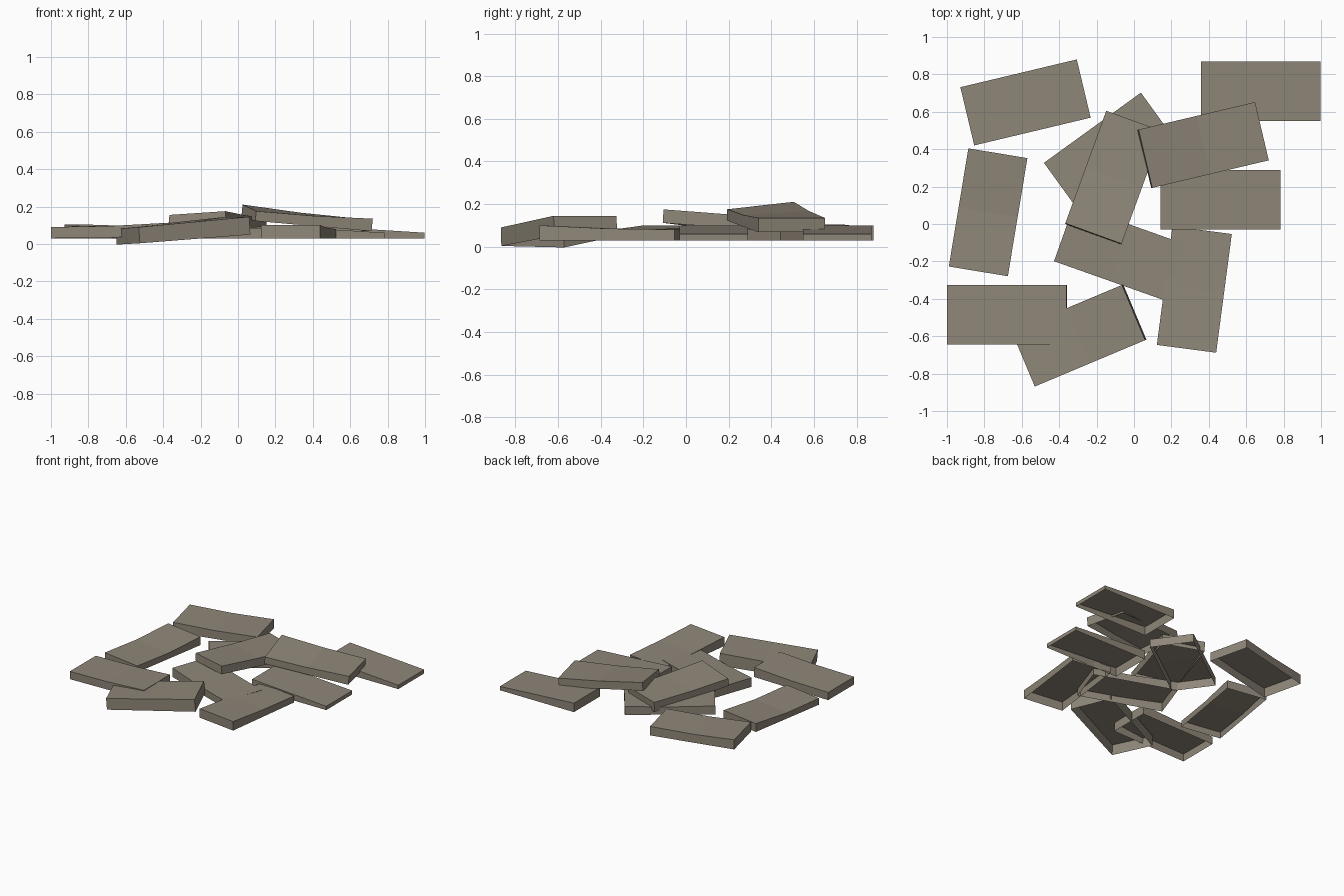
import bpy, bmesh, math
from mathutils import Vector

if "Cube" in bpy.data.objects:
    bpy.data.objects.remove(bpy.data.objects["Cube"])

# One weathered stone colour
stone = bpy.data.materials.new("weathered_stone")
stone.diffuse_color = (0.275, 0.240, 0.190, 1)
stone.use_nodes = True
stone.node_tree.nodes["Principled BSDF"].inputs["Base Color"].default_value = stone.diffuse_color

LENGTH, WIDTH = 0.64, 0.32


def slab(name, cx, cy, angle, bottom, top, roll=(0, 0)):
    """Open-bottomed slab, bent across the middle.
    bottom: heights at the two ends; top: heights at end, middle, end;
    roll: sideways lift at the two ends."""
    a = math.radians(angle)
    du = Vector((math.cos(a), math.sin(a), 0))
    dv = Vector((-math.sin(a), math.cos(a), 0))
    slope = (bottom[1] - bottom[0]) / LENGTH
    bots = (bottom[0], sum(bottom) / 2, bottom[1])
    rolls = (roll[0], sum(roll) / 2, roll[1])
    bm = bmesh.new()

    def point(u, v, z):
        return bm.verts.new(Vector((cx, cy, z)) + du * u + dv * v)

    rows = []
    for i in range(3):
        u = (i - 1) * LENGTH / 2
        lean = slope * (top[i] - bots[i])
        r = []
        for s in (-1, 1):
            v = s * WIDTH / 2
            r.append((point(u + lean, v, bots[i] + rolls[i] * s * 0.7),
                      point(u, v, top[i] + rolls[i] * s)))
        rows.append(r)
    # top and long sides
    for (l0, r0), (l1, r1) in zip(rows, rows[1:]):
        bm.faces.new((l0[1], l1[1], r1[1], r0[1]))
        bm.faces.new((l0[0], l1[0], l1[1], l0[1]))
        bm.faces.new((r1[0], r0[0], r0[1], r1[1]))
    # ends
    l, r = rows[0]
    bm.faces.new((r[0], l[0], l[1], r[1]))
    l, r = rows[2]
    bm.faces.new((l[0], r[0], r[1], l[1]))
    me = bpy.data.meshes.new(name)
    bm.to_mesh(me)
    bm.free()
    me.materials.append(stone)
    bpy.context.collection.objects.link(bpy.data.objects.new(name, me))


FLAT = (0.03, 0.03)

# Slabs lying on the ground
slab("slab_back_left", -0.58, 0.65, 13.4, FLAT, (0.105, 0.095, 0.10))
slab("slab_left", -0.78, 0.0625, 80.6, FLAT, (0.08, 0.075, 0.095))
slab("slab_front_right", 0.3225, -0.35, 82.5, FLAT, (0.10, 0.085, 0.08))
slab("slab_centre", -0.0725, -0.155, -19.5, FLAT, (0.10, 0.085, 0.084))
slab("slab_right", 0.4625, 0.13, 0, FLAT, (0.10, 0.08, 0.06))
slab("slab_back_right", 0.678, 0.71, 0, FLAT, (0.10, 0.08, 0.06))
slab("slab_back_centre", -0.1285, 0.385, 35.9, FLAT, (0.095, 0.09, 0.095))

# Tilted slabs resting on the others
slab("slab_front", -0.2975, -0.5975, 22.8, (0.0, 0.05), (0.085, 0.115, 0.145), (-0.005, 0))
slab("slab_front_left", -0.68, -0.485, 0, (0.03, 0.04), (0.09, 0.096, 0.114))
slab("slab_upper_centre", -0.1075, 0.25, 70, (0.105, 0.065), (0.165, 0.147, 0.14), (-0.01, 0))
slab("slab_upper_right", 0.3725, 0.4225, 13.3, (0.135, 0.068), (0.193, 0.158, 0.135), (0.0175, 0))
